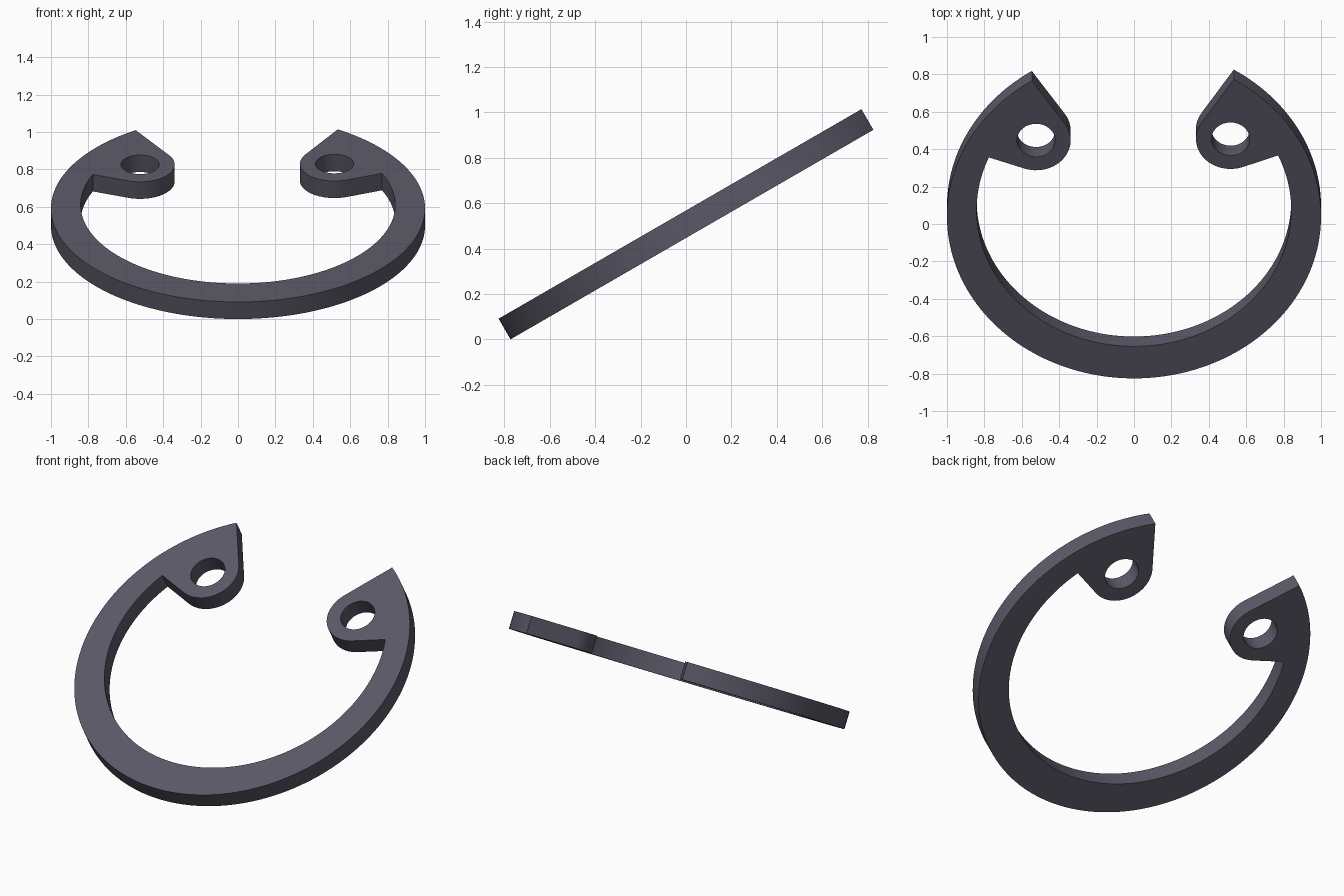
import bpy, bmesh
from math import sin, cos, acos, atan2, hypot, pi, radians
from mathutils import Matrix, Vector

cube = bpy.data.objects.get("Cube")
if cube:
    bpy.data.objects.remove(cube, do_unlink=True)

THICK = 0.105
OUTER_C, OUTER_R = (0, 0.081), 1.0      # outer edge of the ring
INNER_C, INNER_R = (0, 0.12), 0.841     # inner edge, offset so the ring tapers
LUG_C, LUG_R, HOLE_R = (0.52, 0.555), 0.185, 0.102
TIP_X, ROOT_X = 0.54, 0.773


def arc(c, r, a0, a1, n):
    return [(c[0] + r * cos(a0 + (a1 - a0) * i / n),
             c[1] + r * sin(a0 + (a1 - a0) * i / n)) for i in range(n + 1)]


def tangent_angle(p, side):
    """Angle on the lug circle where a line from p touches it."""
    dx, dy = p[0] - LUG_C[0], p[1] - LUG_C[1]
    return atan2(dy, dx) + side * acos(LUG_R / hypot(dx, dy))


# Half outline: outer edge, tip, rounded lug, root, inner edge
tip_a, root_a = acos(TIP_X / OUTER_R), acos(ROOT_X / INNER_R)
outer = arc(OUTER_C, OUTER_R, -pi / 2, tip_a, 72)
inner = arc(INNER_C, INNER_R, root_a, -pi / 2, 60)
lug = arc(LUG_C, LUG_R, tangent_angle(outer[-1], 1),
          tangent_angle(inner[0], -1) + 2 * pi, 24)
half = outer + lug + inner
outline = half + [(-x, y) for x, y in reversed(half[1:-1])]
hole = arc(LUG_C, HOLE_R, 0, 2 * pi, 48)[:-1]
loops = [outline, hole, [(-x, y) for x, y in hole]]

# Fill the flat profile and extrude it into a plate
bm = bmesh.new()
for pts in loops:
    vs = [bm.verts.new((x, y, -THICK / 2)) for x, y in pts]
    for a, b in zip(vs, vs[1:] + vs[:1]):
        bm.edges.new((a, b))
bmesh.ops.triangle_fill(bm, edges=bm.edges[:], use_beauty=True, use_dissolve=False)
ext = bmesh.ops.extrude_face_region(bm, geom=bm.faces[:], use_keep_orig=True)
bmesh.ops.translate(bm, vec=(0, 0, THICK),
                    verts=[v for v in ext["geom"] if isinstance(v, bmesh.types.BMVert)])
bmesh.ops.recalc_face_normals(bm, faces=bm.faces[:])

# Slight turn in its own plane, then tilt the back upward
bm.transform(Matrix.Rotation(radians(30), 4, 'X') @ Matrix.Rotation(radians(0.45), 4, 'Z'))
lo = Vector([min(v.co[i] for v in bm.verts) for i in range(3)])
hi = Vector([max(v.co[i] for v in bm.verts) for i in range(3)])
mid = (lo + hi) / 2
bm.transform(Matrix.Translation((-mid.x, -mid.y, -lo.z)))

mesh = bpy.data.meshes.new("retaining_ring")
bm.to_mesh(mesh)
bm.free()
ring = bpy.data.objects.new("retaining_ring", mesh)
bpy.context.collection.objects.link(ring)

# Dark grey steel
steel = bpy.data.materials.new("dark_steel")
steel.use_nodes = True
color = (0.102, 0.098, 0.135, 1)
steel.diffuse_color = color
steel.node_tree.nodes["Principled BSDF"].inputs["Base Color"].default_value = color
mesh.materials.append(steel)

bpy.ops.object.select_all(action='DESELECT')
ring.select_set(True)
bpy.context.view_layer.objects.active = ring
bpy.ops.object.shade_smooth_by_angle(angle=radians(30))
